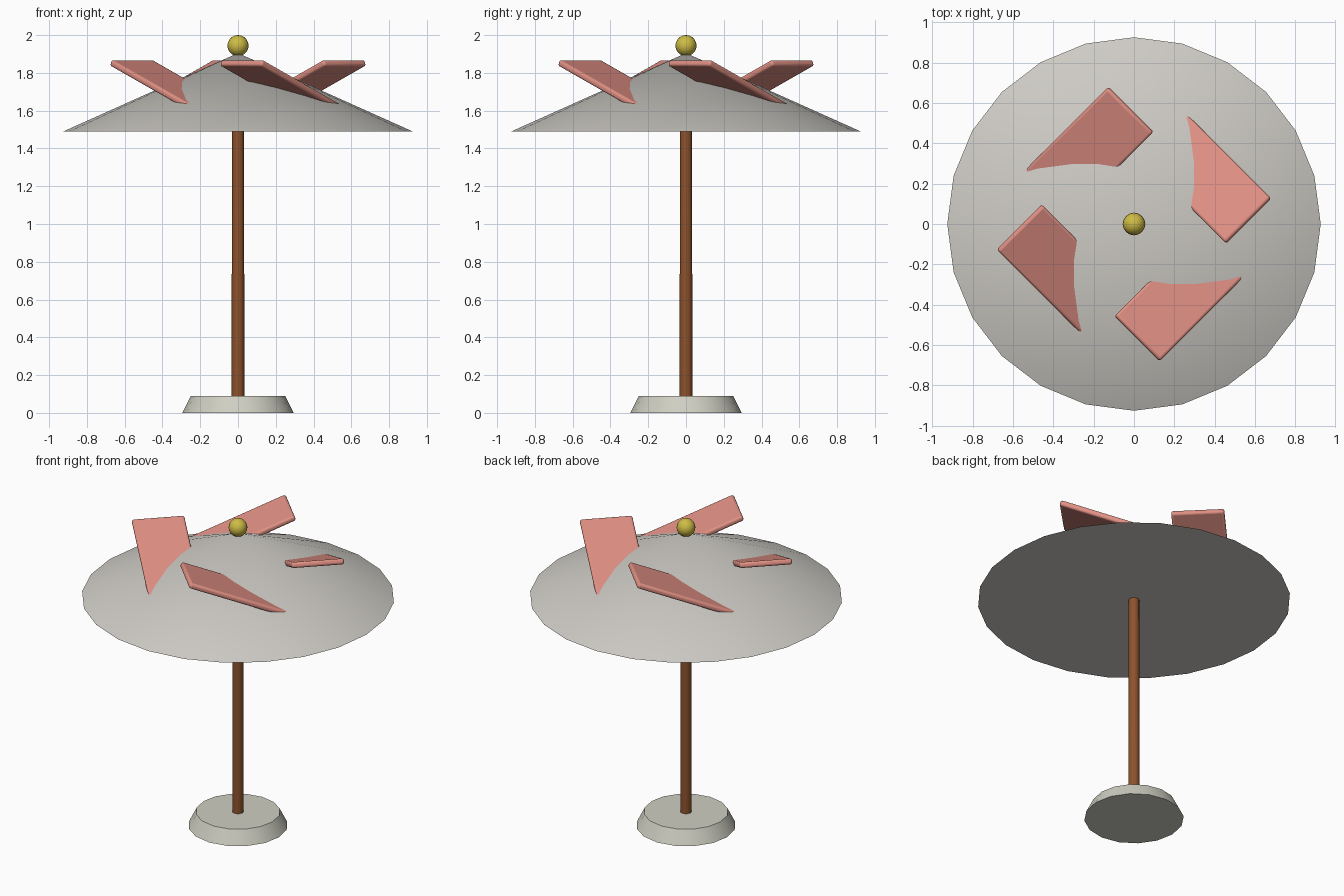
import bpy, math

if "Cube" in bpy.data.objects:
    bpy.data.objects.remove(bpy.data.objects["Cube"])


def material(name, rgb):
    m = bpy.data.materials.new(name)
    m.diffuse_color = (*rgb, 1)
    m.use_nodes = True
    m.node_tree.nodes["Principled BSDF"].inputs["Base Color"].default_value = m.diffuse_color
    return m


GREY = material("canopy grey", (0.62, 0.60, 0.56))
STONE = material("base stone", (0.62, 0.62, 0.54))
WOOD = material("brown wood", (0.27, 0.085, 0.025))
PINK = material("salmon pink", (0.75, 0.28, 0.23))
GOLD = material("gold", (0.62, 0.50, 0.06))


def finish(name, mat, smooth=True):
    o = bpy.context.object
    o.name = name
    o.data.materials.append(mat)
    if smooth:
        bpy.ops.object.shade_smooth_by_angle(angle=math.radians(35))
    return o


def cone(name, mat, sides, r1, r2, z1, z2):
    bpy.ops.mesh.primitive_cone_add(vertices=sides, radius1=r1, radius2=r2,
                                    depth=z2 - z1, location=(0, 0, (z1 + z2) / 2))
    return finish(name, mat)


# Weighted foot, pole and closed conical canopy
cone("base", STONE, 16, 0.295, 0.25, 0, 0.09)
cone("pole", WOOD, 12, 0.034, 0.032, 0.08, 1.52)
cone("canopy", GREY, 24, 0.925, 0, 1.49, 1.905)

# Ball finial
bpy.ops.mesh.primitive_uv_sphere_add(segments=16, ring_count=10, radius=0.056,
                                     location=(0, 0, 1.944))
finish("finial", GOLD)

# Four tilted panels sunk into the canopy, a quarter turn apart
for i in range(4):
    a = math.radians(45 + 90 * i)
    bpy.ops.mesh.primitive_cube_add(
        size=1, location=(0.412 * math.cos(a), 0.412 * math.sin(a), 1.697),
        rotation=(math.radians(-22), 0, a))
    o = bpy.context.object
    o.scale = (0.315, 0.84, 0.035)
    bpy.ops.object.transform_apply(location=False, rotation=False, scale=True)
    b = o.modifiers.new("rounded edges", 'BEVEL')
    b.width = 0.013
    b.segments = 3
    finish(f"panel_{i + 1}", PINK)
